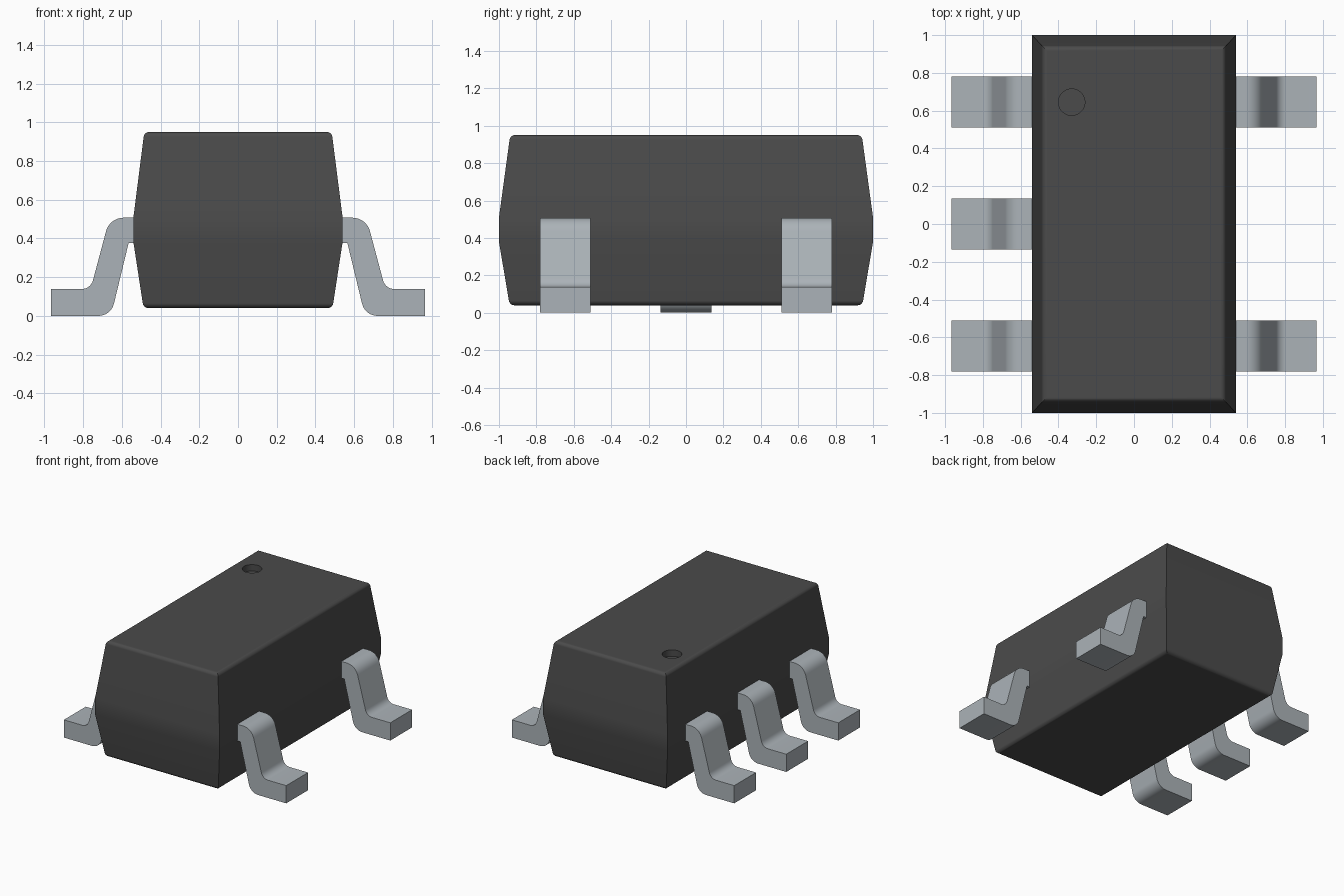
import bpy, bmesh, math
from mathutils import Vector

cube = bpy.data.objects.get("Cube")
if cube:
    bpy.data.objects.remove(cube, do_unlink=True)


def material(name, rgb, metallic=0.0):
    m = bpy.data.materials.new(name)
    m.use_nodes = True
    m.diffuse_color = (*rgb, 1)
    m.node_tree.nodes["Principled BSDF"].inputs["Base Color"].default_value = (*rgb, 1)
    return m


def make_object(name, bm, mat):
    bmesh.ops.recalc_face_normals(bm, faces=bm.faces)
    mesh = bpy.data.meshes.new(name)
    bm.to_mesh(mesh)
    bm.free()
    mesh.materials.append(mat)
    ob = bpy.data.objects.new(name, mesh)
    bpy.context.collection.objects.link(ob)
    return ob


def activate(ob):
    bpy.ops.object.select_all(action='DESELECT')
    ob.select_set(True)
    bpy.context.view_layer.objects.active = ob


def rounded(corners, steps=8):
    """Round each (x, z, tangent length) corner of a closed outline."""
    pts = []
    for i, (x, z, t) in enumerate(corners):
        p = Vector((x, z))
        if t == 0:
            pts.append(p)
            continue
        a = p + (Vector(corners[i - 1][:2]) - p).normalized() * t
        b = p + (Vector(corners[(i + 1) % len(corners)][:2]) - p).normalized() * t
        half = (a - p).angle(b - p) / 2
        centre = p + ((a + b) / 2 - p).normalized() * t / math.cos(half)
        radius = t * math.tan(half)
        for k in range(steps + 1):
            d = (a - centre).slerp(b - centre, k / steps)
            pts.append(centre + d.normalized() * radius)
    return pts


plastic = material("dark grey plastic", (0.07, 0.07, 0.07))
metal = material("light steel", (0.41, 0.45, 0.48))

# Body: stacked rectangles that taper above and below a straight middle band
bm = bmesh.new()
rings = []
for hx, hy, z in [(0.488, 0.943, 0.04), (0.54, 1.0, 0.38),
                  (0.54, 1.0, 0.51), (0.484, 0.94, 0.95)]:
    rings.append([bm.verts.new((sx * hx, sy * hy, z))
                  for sx, sy in ((-1, -1), (1, -1), (1, 1), (-1, 1))])
for low, high in zip(rings, rings[1:]):
    for i in range(4):
        j = (i + 1) % 4
        bm.faces.new((low[i], low[j], high[j], high[i]))
bm.faces.new(rings[0][::-1])
bm.faces.new(rings[-1])
rims = [e for e in bm.edges
        if all(v.co.z < 0.05 for v in e.verts) or all(v.co.z > 0.9 for v in e.verts)]
bmesh.ops.bevel(bm, geom=rims, offset=0.025, segments=5, profile=0.5, affect='EDGES')
body = make_object("body", bm, plastic)

# Round pin-one dimple cut into the top
bm = bmesh.new()
bmesh.ops.create_cone(bm, cap_ends=True, segments=48, radius1=0.07, radius2=0.07, depth=0.1)
bmesh.ops.translate(bm, vec=(-0.33, 0.645, 0.95), verts=bm.verts)
cutter = make_object("dimple_cutter", bm, plastic)
cutter.hide_render = True
activate(body)
cut = body.modifiers.new("dimple", 'BOOLEAN')
cut.operation = 'DIFFERENCE'
cut.solver = 'EXACT'
cut.object = cutter
bpy.ops.object.modifier_apply(modifier=cut.name)
bpy.data.objects.remove(cutter, do_unlink=True)
bpy.ops.object.shade_smooth_by_angle(angle=math.radians(30))
weighted = body.modifiers.new("flat_shading", 'WEIGHTED_NORMAL')
weighted.keep_sharp = True

# Bent gull-wing leads: x, z and corner rounding
outline = rounded([(0.48, 0.507, 0), (0.663, 0.507, 0.072), (0.761, 0.139, 0.045),
                   (0.965, 0.139, 0), (0.965, 0.0, 0), (0.656, 0.0, 0.065),
                   (0.565, 0.376, 0), (0.48, 0.376, 0)])


def lead(name, side, y, half_width=0.135):
    bm = bmesh.new()
    face = bm.faces.new([bm.verts.new((side * p.x, y - half_width, p.y)) for p in outline])
    moved = bmesh.ops.extrude_face_region(bm, geom=[face])["geom"]
    bmesh.ops.translate(bm, vec=(0, 2 * half_width, 0),
                        verts=[v for v in moved if isinstance(v, bmesh.types.BMVert)])
    activate(make_object(name, bm, metal))
    bpy.ops.object.shade_smooth_by_angle(angle=math.radians(30))


PITCH = 0.645
for label, side, y in [("right_back", -1, PITCH), ("right_middle", -1, 0),
                       ("right_front", -1, -PITCH),
                       ("left_back", 1, PITCH), ("left_front", 1, -PITCH)]:
    lead("lead_" + label, side, y)
